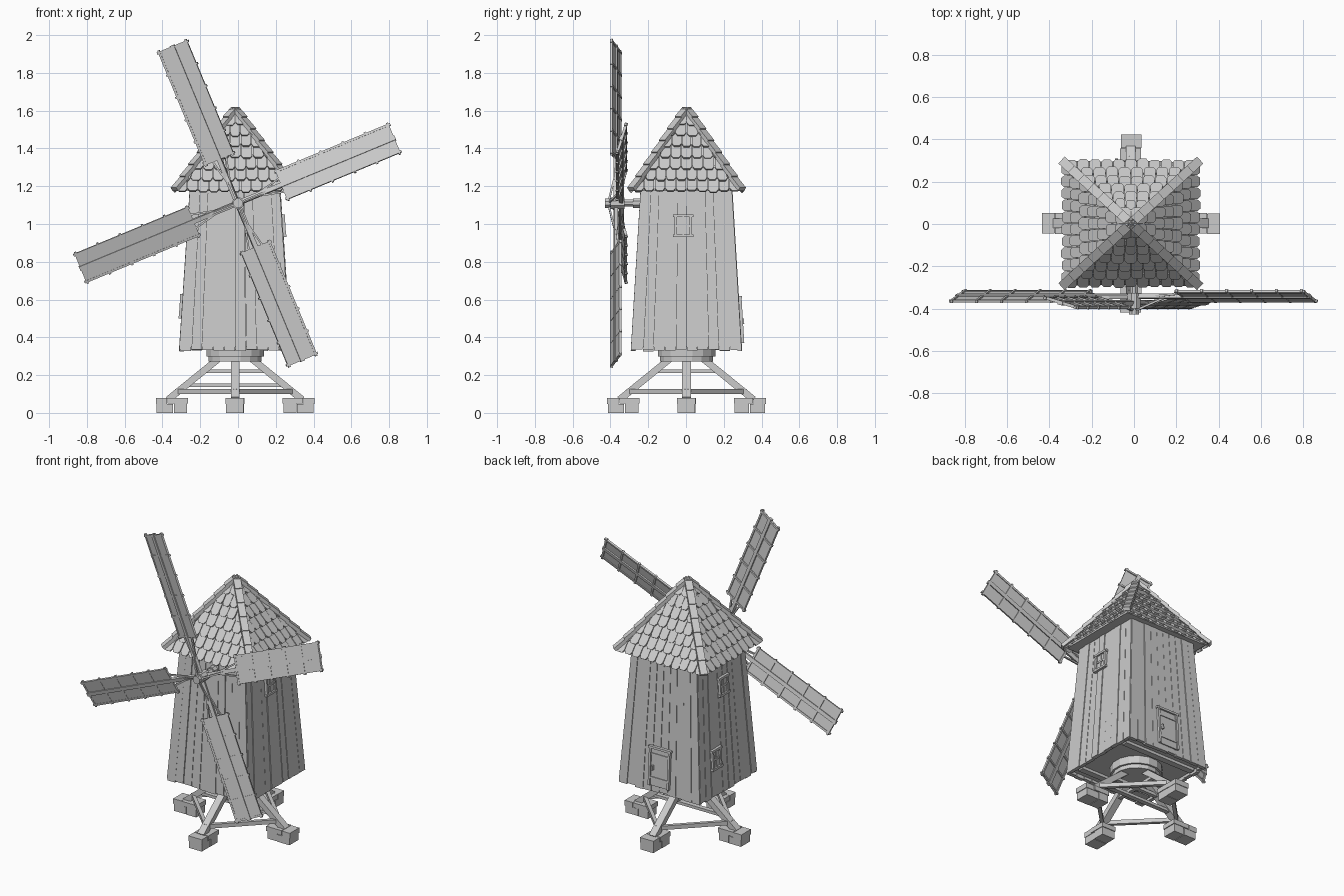
import bpy, bmesh, math, random
from mathutils import Vector, Matrix

if "Cube" in bpy.data.objects:
    bpy.data.objects.remove(bpy.data.objects["Cube"])

random.seed(4)
V = Vector
mat = bpy.data.materials.new("weathered_grey")
mat.diffuse_color = (0.6, 0.6, 0.6, 1)
mat.use_nodes = True
mat.node_tree.nodes["Principled BSDF"].inputs["Base Color"].default_value = mat.diffuse_color
CX, CY = -0.015, 0.003               # axis of the mill body
SIDES = [V((0, -1, 0)), V((1, 0, 0)), V((0, 1, 0)), V((-1, 0, 0))]
Z0, Z1 = 0.33, 1.19                  # wall bottom and top


def finish(name, bm):
    bmesh.ops.recalc_face_normals(bm, faces=bm.faces)
    me = bpy.data.meshes.new(name)
    bm.to_mesh(me)
    bm.free()
    me.materials.append(mat)
    ob = bpy.data.objects.new(name, me)
    bpy.context.collection.objects.link(ob)
    return ob


def prism(bm, low, high):
    """Solid between two matching rings of points."""
    a = [bm.verts.new(p) for p in low]
    b = [bm.verts.new(p) for p in high]
    n = len(a)
    bm.faces.new(a[::-1])
    bm.faces.new(b)
    for i in range(n):
        bm.faces.new((a[i], a[(i + 1) % n], b[(i + 1) % n], b[i]))


def box(bm, x, y, z, m=Matrix()):
    c = [(x[0], y[0]), (x[1], y[0]), (x[1], y[1]), (x[0], y[1])]
    prism(bm, [m @ V((*p, z[0])) for p in c], [m @ V((*p, z[1])) for p in c])


def beam(bm, a, b, w, h, up=V((0, 0, 1))):
    a, b = V(a), V(b)
    d = (b - a).normalized()
    s = d.cross(up).normalized() * w / 2
    u = s.cross(d).normalized() * h / 2
    ring = [s + u, u - s, -s - u, s - u]
    prism(bm, [a + r for r in ring], [b + r for r in ring])


def disc(bm, c, axis, r, length, n):
    m = Matrix.Translation(c) @ V(axis).to_track_quat('Z', 'Y').to_matrix().to_4x4()
    ring = [(r * math.cos(math.tau * (i + .5) / n), r * math.sin(math.tau * (i + .5) / n)) for i in range(n)]
    prism(bm, [m @ V((*p, 0)) for p in ring], [m @ V((*p, length)) for p in ring])


def side_tangent(n):
    return V((-n.y, n.x, 0))


# Stone feet: two courses of blocks under each leg
bm = bmesh.new()
for n in SIDES:
    t = side_tangent(n)
    m = Matrix.Translation((CX, CY, 0)) @ Matrix((n, t, V((0, 0, 1)))).transposed().to_4x4()
    j = random.uniform(-.012, .012)
    box(bm, (.255, .333 + j), (-.045, .046), (0, .05), m)
    box(bm, (.337 + j, .416), (-.048, .044), (0, .046), m)
    box(bm, (.25, .35 - j), (-.049, .05), (.05, .08), m)
    box(bm, (.353 - j, .42), (-.05, .047), (.046, .079), m)
finish("stone_feet", bm)

# Trestle: sloping legs, ring of ties, crossing ties
bm = bmesh.new()
C = V((CX, CY, 0))
for i, n in enumerate(SIDES):
    beam(bm, C + n * .355 + V((0, 0, .07)), C + n * .09 + V((0, 0, .285)), .046, .036)
    z = V((0, 0, .113))
    beam(bm, C + n * .31 + z, C + SIDES[(i + 1) % 4] * .31 + z, .022, .026)
    z = V((0, 0, .22))
    beam(bm, C + n * .17 + z, C + z, .024, .02)
beam(bm, C + V((-.27, 0, .147)), C + V((.27, 0, .147)), .03, .018)
finish("trestle", bm)

# Turntable between trestle and body
bm = bmesh.new()
disc(bm, (CX, CY, .272), (0, 0, 1), .143, .03, 16)
disc(bm, (CX, CY, .298), (0, 0, 1), .155, .05, 16)
finish("turntable", bm)


# Body: tapered core clad in uneven planks
def half(axis_x, z):
    f = (z - Z0) / (Z1 - Z0)
    return (.291 + (.234 - .291) * f) if axis_x else (.289 + (.237 - .289) * f)


def wall_pt(n, s, z, off, scaled=False):
    """Point on a wall: s sideways, z height, off outward."""
    t = side_tangent(n)
    if scaled:
        s *= half(abs(t.x) > .5, z)
    return C + n * (half(abs(n.x) > .5, z) + off) + t * s + V((0, 0, z))


def wall_box(bm, n, s, z, off, scaled=False):
    rings = [[wall_pt(n, a, h, o, scaled) for a, o in
              ((s[0], off[0]), (s[1], off[0]), (s[1], off[1]), (s[0], off[1]))] for h in z]
    prism(bm, *rings)


bm = bmesh.new()
rings = [[C + V((sx * (half(True, z) - .003), sy * (half(False, z) - .003), z))
          for sx, sy in ((-1, -1), (1, -1), (1, 1), (-1, 1))] for z in (.35, Z1)]
prism(bm, *rings)
finish("body_core", bm)

bm = bmesh.new()
N = 10
for n in SIDES:
    for i in range(N):
        a, b = -1 + 2 * i / N, -1 + 2 * (i + 1) / N
        wall_box(bm, n, (a + .004, b - .004), (Z0 + random.uniform(-.004, .006), Z1),
                 (-.02, random.uniform(.001, .007)), True)
finish("wall_planks", bm)

# Floor joists under the body
bm = bmesh.new()
for s in (-.2, .2):
    box(bm, (CX - .26, CX + .26), (CY + s - .02, CY + s + .02), (.332, .36))
finish("floor_joists", bm)


# Door and windows: raised frame, panel and bars
def opening(name, n, s, z, bars, door=False):
    bm = bmesh.new()
    f = .014
    wall_box(bm, n, s, z, (-.01, .01))
    for a in (s[0], s[1] - f):
        wall_box(bm, n, (a, a + f), z, (-.01, .019))
    for h in ((z[1] - f,) if door else (z[0], z[1] - f)):
        wall_box(bm, n, (s[0] - .006, s[1] + .006), (h, h + f), (-.01, .021))
    for h in bars:
        wall_box(bm, n, (s[0] + f, s[1] - f), (h - .006, h + .006), (0, .015))
    if door:
        wall_box(bm, n, (s[0] + .024, s[0] + .034), (.47, .5), (0, .025))
    else:
        c = sum(s) / 2
        wall_box(bm, n, (c - .005, c + .005), z, (0, .014))
    finish(name, bm)


opening("door", SIDES[2], (-.075, .075), (.37, .62), (.42, .57), True)
opening("right_window", SIDES[1], (-.065, .03), (.93, 1.05), (.99,))
opening("left_upper_window", SIDES[3], (-.045, .045), (.93, 1.05), (.99,))
opening("left_lower_window", SIDES[3], (-.16, -.07), (.5, .63), (.565,))

# Roof core pyramid
EX, EY, EZ, TOP = .30, .275, 1.175, 1.60
bm = bmesh.new()
base = [bm.verts.new(C + V((x * EX, y * EY, EZ))) for x, y in ((-1, -1), (1, -1), (1, 1), (-1, 1))]
tip = bm.verts.new(C + V((0, 0, TOP)))
bm.faces.new(base[::-1])
for i in range(4):
    bm.faces.new((base[i], base[(i + 1) % 4], tip))
finish("roof_core", bm)

# Overlapping shingles with clipped lower corners
bm = bmesh.new()
ROWS = 7
for n in SIDES:
    t = side_tangent(n)
    W, D = (EX, EY) if abs(t.x) > .5 else (EY, EX)
    slope = (n * (TOP - EZ) + V((0, 0, D))).normalized()     # outward normal of the slope
    for r in range(ROWS):
        u0 = -.03 + r / ROWS * .97
        u1 = u0 + .19
        hw = W * (1 - u0)
        count = max(2, round(2 * hw / .057))
        w = 2 * hw / count
        shift = w / 2 if r % 2 else 0
        for k in range(count + (r % 2)):
            a = -hw + k * w - shift
            du = random.uniform(-.008, .008)
            lift = random.uniform(.012, .018)
            outline = [(.03, 1), (.03, .18), (.22, 0), (.78, 0), (.97, .18), (.97, 1)]
            lo, hi = [], []
            for p, q in outline:
                u = min(u0 + du + (u1 - u0) * q, 1)
                lim = W * (1 - u) + .004
                s = max(-lim, min(lim, a + p * w))
                pt = C + n * D * (1 - u) + t * s + V((0, 0, EZ + (TOP - EZ) * u))
                off = lift * (1 - q)
                lo.append(pt + slope * (off - .004))
                hi.append(pt + slope * (off + .008))
            prism(bm, lo, hi)
finish("shingles", bm)

# Hip caps stepping up each corner, and the peak cap
bm = bmesh.new()
for sx in (-1, 1):
    for sy in (-1, 1):
        a, b = C + V((sx * .322, sy * .294, 1.172)), C + V((0, 0, 1.612))
        for k in range(7):
            p, q = a.lerp(b, k / 7), a.lerp(b, min(1, (k + 1.25) / 7))
            beam(bm, p + V((0, 0, .012)), q, .044, .022)
finish("hip_caps", bm)
bm = bmesh.new()
bmesh.ops.create_cone(bm, cap_ends=True, segments=8, radius1=.068, radius2=.004, depth=.085,
                      matrix=Matrix.Translation((CX, CY, 1.578)))
finish("peak_cap", bm)

# Axle with collar and hub
HZ = 1.11
bm = bmesh.new()
disc(bm, (0, -.2, HZ), (0, -1, 0), .02, .22, 8)
disc(bm, (0, -.24, HZ), (0, -1, 0), .028, .04, 8)
disc(bm, (0, -.325, HZ), (0, -1, 0), .032, .075, 8)
disc(bm, (0, -.405, HZ), (0, -1, 0), .026, .023, 8)
finish("axle", bm)

# Four pitched sails: stock, rails, cross bars, panel and braces
PITCH = math.radians(16)
for i in range(4):
    ang = math.radians(22.5 + 90 * i)
    d = V((math.cos(ang), 0, math.sin(ang)))
    p = V((-math.sin(ang), 0, math.cos(ang)))
    y = V((0, 1, 0))
    pp = p * math.cos(PITCH) + y * math.sin(PITCH)
    hub = V((-.003, -.373 if i % 2 else -.343, HZ))
    m = Matrix.Translation(hub) @ Matrix((d, pp, d.cross(pp))).transposed().to_4x4()
    bm = bmesh.new()
    box(bm, (.0, .905), (-.012, .012), (-.011, .009), m)
    box(bm, (.25, .9), (-.083, .083), (-.003, .003), m)
    for s in (-.08, .08):
        box(bm, (.243, .908), (s - .006, s + .006), (-.008, .005), m)
        beam(bm, m @ V((.09, 0, 0)), m @ V((.255, s * .5, -.004)), .01, .01, y)
    for k in range(6):
        x = .256 + k * .1275
        box(bm, (x - .006, x + .006), (-.093, .093), (-.01, .0045), m)
    # brace from the axle nose out to the stock
    beam(bm, (0, -.412, HZ), hub + d * .17, .01, .01, p)
    finish("sail_%d" % (i + 1), bm)
